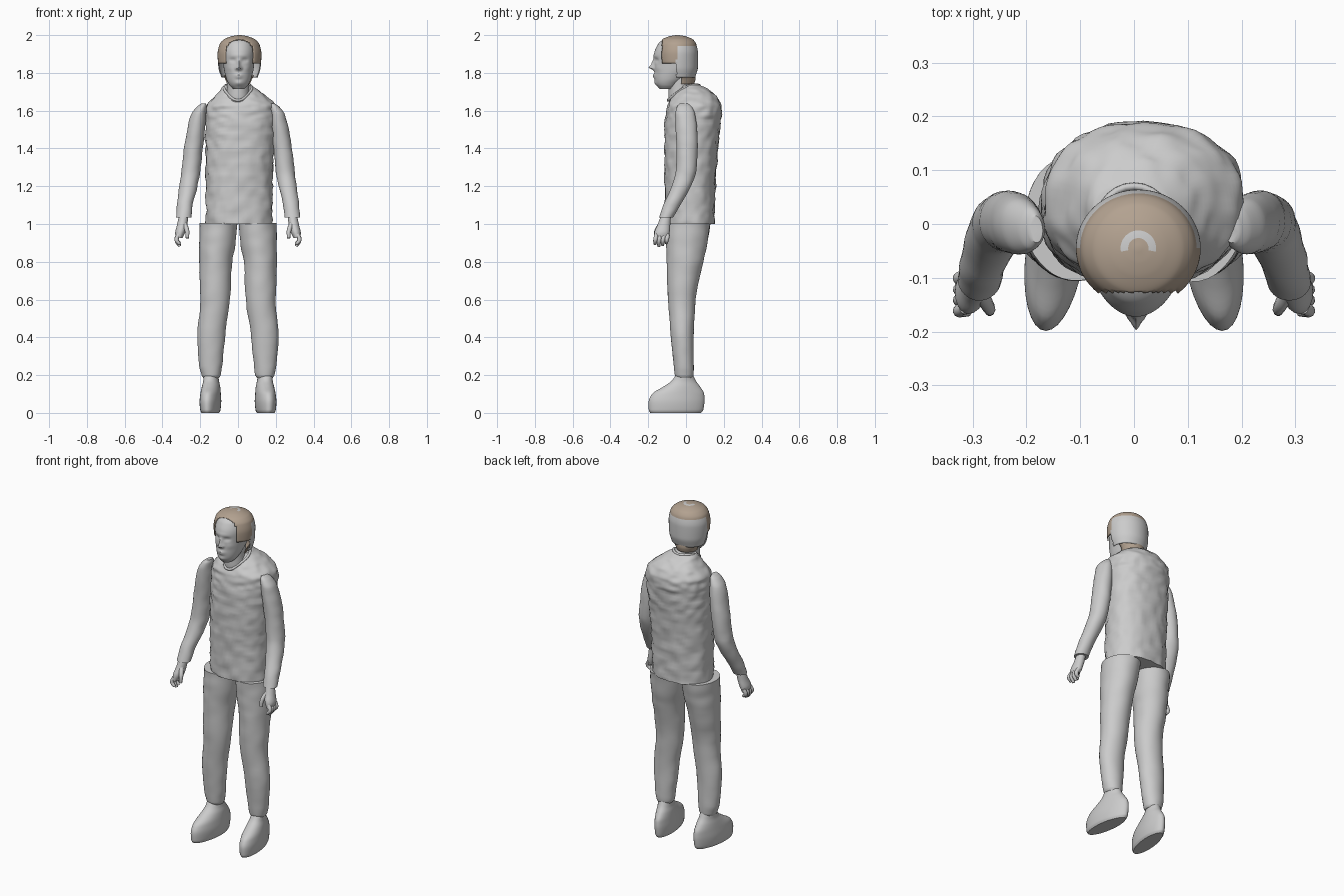
import bpy, bmesh, math
from mathutils import Vector, noise

if "Cube" in bpy.data.objects:
    bpy.data.objects.remove(bpy.data.objects["Cube"])


def material(name, rgb):
    m = bpy.data.materials.new(name)
    m.use_nodes = True
    m.diffuse_color = (*rgb, 1)
    m.node_tree.nodes["Principled BSDF"].inputs["Base Color"].default_value = (*rgb, 1)
    return m


GREY = material("plain grey", (0.6, 0.6, 0.6))
BROWN = material("hair brown", (0.45, 0.36, 0.28))


def smooth_rings(rings, steps):
    """Interpolate (z, cx, cy, rx, ry) rings along z without overshoot."""
    cols = list(zip(*rings))
    zs, last = cols[0], len(rings) - 1

    def slope(v, i):
        def chord(k):
            return (v[k + 1] - v[k]) / (zs[k + 1] - zs[k])
        if i == 0:
            return chord(0)
        if i == last:
            return chord(last - 1)
        a, b = chord(i - 1), chord(i)
        return 2 * a * b / (a + b) if a * b > 0 else 0

    out = []
    for i in range(last):
        h = zs[i + 1] - zs[i]
        for k in range(steps + (i == last - 1)):
            t = k / steps
            row = [zs[i] + h * t]
            for v in cols[1:]:
                row.append((1 + 2 * t) * (1 - t) ** 2 * v[i] + t * t * (3 - 2 * t) * v[i + 1]
                           + h * t * (1 - t) * ((1 - t) * slope(v, i) - t * slope(v, i + 1)))
            out.append(row)
    return out


def loft(name, rings, side=1, n=32, steps=5, power=2.0, warp=None, mats=(GREY,)):
    """Stack rounded cross-sections, lowest first; side=-1 mirrors in x."""
    bm = bmesh.new()
    loops = []
    for z, cx, cy, rx, ry in smooth_rings(rings, steps):
        loop = []
        for k in range(n):
            a = 2 * math.pi * k / n
            c, s = math.cos(a), math.sin(a)
            p = Vector((cx * side + rx * math.copysign(abs(c) ** (2 / power), c),
                        cy + ry * math.copysign(abs(s) ** (2 / power), s), z))
            loop.append(bm.verts.new(warp(p) if warp else p))
        loops.append(loop)
    for lo, hi in zip(loops, loops[1:]):
        for k in range(n):
            j = (k + 1) % n
            bm.faces.new((lo[k], lo[j], hi[j], hi[k]))
    bm.faces.new(loops[0][::-1])
    bm.faces.new(loops[-1])
    me = bpy.data.meshes.new(name)
    bm.to_mesh(me)
    bm.free()
    ob = bpy.data.objects.new(name, me)
    bpy.context.collection.objects.link(ob)
    for m in mats:
        me.materials.append(m)
    return ob


def tube(name, points, radius, closed=False, tips=None):
    cu = bpy.data.curves.new(name, "CURVE")
    cu.dimensions = "3D"
    cu.bevel_depth, cu.bevel_resolution, cu.use_fill_caps = radius, 3, True
    cu.resolution_u = 6
    sp = cu.splines.new("BEZIER")
    sp.bezier_points.add(len(points) - 1)
    for i, (bp, p) in enumerate(zip(sp.bezier_points, points)):
        bp.co = p
        bp.radius = tips[i] if tips else 1
        bp.handle_left_type = bp.handle_right_type = "AUTO"
    sp.use_cyclic_u = closed
    cu.materials.append(GREY)
    ob = bpy.data.objects.new(name, cu)
    bpy.context.collection.objects.link(ob)


def wrinkles(amount, scale):
    """Soft cloth creases."""
    def warp(p):
        d = noise.noise(Vector((p.x * scale, p.y * scale, p.z * scale * 1.4)))
        return p + Vector((p.x, p.y, 0)).normalized() * d * amount
    return warp


# Jacket body and its collar
loft("jacket", [
    (1.0, .006, .02, .176, .13), (1.2, .006, .022, .176, .133), (1.4, .01, .028, .182, .142),
    (1.55, .016, .038, .186, .147), (1.62, .018, .044, .184, .144), (1.67, .014, .045, .145, .12),
    (1.71, .005, .038, .1, .085), (1.735, 0, .022, .072, .052)],
    n=64, steps=9, power=2.3, warp=wrinkles(.009, 22))
tube("collar", [(0, -.095, 1.655), (.05, -.06, 1.685), (.07, .01, 1.73), (0, .07, 1.735),
                (-.07, .01, 1.73), (-.05, -.06, 1.685)], .007, closed=True)

# Limbs, one set per side
for s, label in ((1, "left"), (-1, "right")):
    loft(label + "_sleeve", [
        (1.035, .288, -.105, .041, .037), (1.1, .281, -.075, .042, .045),
        (1.2, .263, -.025, .048, .051), (1.28, .25, 0, .05, .054), (1.4, .236, .006, .05, .056),
        (1.5, .222, .002, .047, .057), (1.58, .208, -.004, .04, .052),
        (1.62, .193, -.008, .027, .04), (1.638, .182, -.01, .012, .025)],
        s, warp=wrinkles(.004, 14))
    loft(label + "_palm", [
        (.925, .312, -.13, .017, .038), (.96, .305, -.126, .027, .04),
        (1.0, .295, -.116, .027, .033), (1.05, .287, -.105, .024, .026)], s, n=20)
    for i in range(4):
        y, drop = -.16 + i * .02, .012 * abs(i - 1.3)
        tube(f"{label}_finger_{i + 1}", [
            (s * .314, y + .004, .945), (s * .325, y - .002, .915),
            (s * .308, y - .004, .878 + drop)], .0115, tips=(1, 1, .7))
    tube(label + "_thumb", [(s * .285, -.13, 1.0), (s * .27, -.155, .965),
                            (s * .268, -.163, .925)], .012, tips=(1.2, 1, .7))
    loft(label + "_trouser_leg", [
        (.185, .143, -.01, .042, .042), (.2, .143, -.01, .051, .049), (.25, .144, -.012, .06, .053),
        (.4, .142, -.02, .072, .06), (.6, .121, -.022, .079, .073), (.8, .118, -.005, .087, .096),
        (.9, .109, .004, .096, .109), (1.005, .104, .012, .101, .118)],
        s, n=40, steps=7, warp=wrinkles(.004, 12))

    # Toes turn out and the heel is narrower
    def shoe_shape(p, s=s):
        p.x = s * .14 + (p.x - s * .14) * (1 - 1.2 * max(p.y, 0)) - s * .12 * p.y
        return p
    loft(label + "_shoe", [
        (0, .14, -.055, .044, .134), (.015, .14, -.053, .051, .144), (.06, .14, -.05, .055, .148),
        (.1, .14, -.042, .052, .138), (.14, .14, -.022, .047, .096), (.17, .141, -.012, .041, .064),
        (.2, .143, -.008, .039, .046)], s, warp=shoe_shape)

# Neck with a strip of hair at the nape
loft("neck", [(1.62, 0, -.015, .068, .07), (1.68, 0, -.028, .06, .065),
              (1.73, 0, -.028, .058, .065), (1.82, 0, -.03, .058, .065)])
nape = loft("nape_hair", [(1.74, .003, -.025, .06, .068), (1.765, .003, -.023, .07, .073),
                          (1.785, .005, -.025, .08, .075)], mats=(BROWN,))

# Face relief: x, z, width, height, push toward the front
RELIEF = [(0, 1.828, .012, .012, .026), (0, 1.85, .008, .02, .014),
          (0, 1.787, .02, .007, .009), (0, 1.775, .018, .005, .006),
          (0, 1.745, .02, .012, .006), (0, 1.892, .05, .01, .004)]
for s in (1, -1):
    RELIEF += [(s * .033, 1.867, .014, .009, -.013), (s * .033, 1.866, .008, .005, .007),
               (s * .014, 1.823, .006, .006, .008), (s * .048, 1.825, .018, .016, .004)]


def face_shape(p):
    if p.y < -.07:
        fade = min(1, (-.07 - p.y) / .04)
        p.y -= fade * sum(d * math.exp(-((p.x - x) / w) ** 2 - ((p.z - z) / h) ** 2)
                          for x, z, w, h, d in RELIEF)
    p.x += .004
    return p


loft("head", [
    (1.715, 0, -.1, .03, .04), (1.735, 0, -.098, .049, .057), (1.77, 0, -.083, .066, .083),
    (1.83, 0, -.06, .08, .107), (1.9, 0, -.059, .085, .109), (1.95, 0, -.053, .079, .096),
    (1.98, 0, -.047, .055, .068), (1.992, 0, -.042, .02, .02)],
    n=96, steps=9, warp=face_shape)

# Hair shell, cut open around the face
hair = loft("hair", [
    (1.775, .008, -.035, .096, .083), (1.83, .008, -.043, .112, .106),
    (1.9, .008, -.045, .116, .109), (1.95, .008, -.045, .106, .1), (1.975, .008, -.045, .086, .084),
    (1.99, .008, -.045, .055, .055), (1.997, .008, -.045, .028, .028),
    (2.0, .008, -.045, .004, .004)], n=64, steps=7, mats=(GREY, BROWN))


def trim(ob, unwanted):
    bm = bmesh.new()
    bm.from_mesh(ob.data)
    gone = [f for f in bm.faces if unwanted(f.calc_center_median())]
    bmesh.ops.delete(bm, geom=gone, context="FACES")
    bm.to_mesh(ob.data)
    bm.free()
    mod = ob.modifiers.new("thickness", "SOLIDIFY")
    mod.thickness, mod.offset = .005, -1


trim(hair, lambda c: c.y < -.127 or c.z < 1.7755 or (c.z < 1.855 and c.y < -.05))
trim(nape, lambda c: c.y < -.02 or c.z < 1.7405 or c.z > 1.7845)
for f in hair.data.polygons:
    c = f.center
    r = math.hypot(c.x - .008, c.y + .045)
    crown_patch = .018 < r < .034 and c.y > -.05
    f.material_index = int((c.z > 1.94 or c.y < -.05) and not crown_patch)

# Smooth shading with sharp rims
bpy.ops.object.select_all(action="DESELECT")
for ob in bpy.context.collection.objects:
    if ob.type == "MESH":
        ob.select_set(True)
        bpy.context.view_layer.objects.active = ob
bpy.ops.object.shade_smooth_by_angle(angle=math.radians(40))
